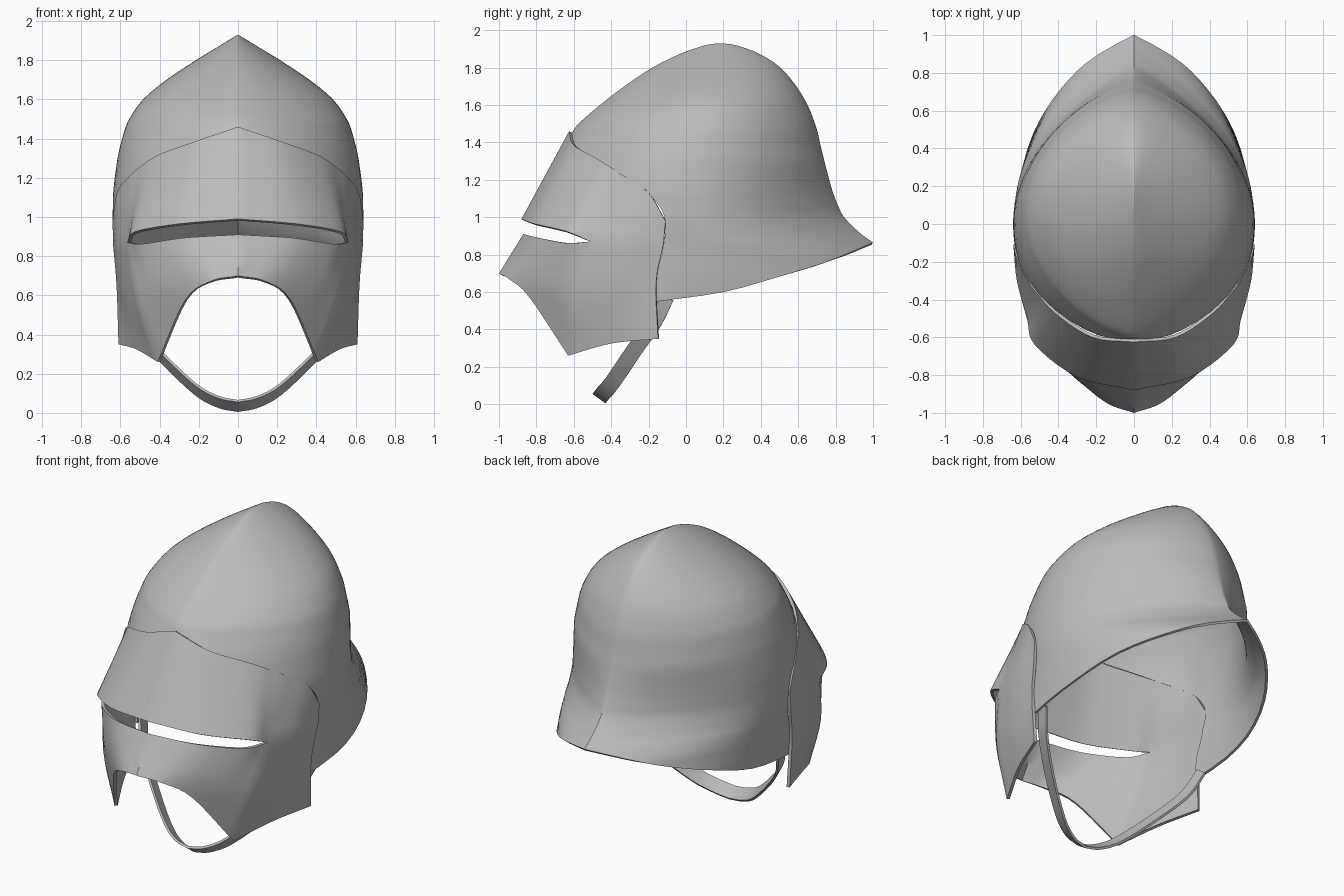
import bpy
import bmesh
import math
from mathutils import Vector

default_cube = bpy.data.objects.get("Cube")
if default_cube:
    bpy.data.objects.remove(default_cube, do_unlink=True)

# Plain steel used for every part
steel = bpy.data.materials.new("plain_steel_grey")
steel.use_nodes = True
steel.diffuse_color = (0.5, 0.5, 0.5, 1)
steel.node_tree.nodes["Principled BSDF"].inputs["Base Color"].default_value = (0.5, 0.5, 0.5, 1)


def spline(points, steps, corners=()):
    """Smooth curve through points of any dimension, with optional sharp corners."""
    pts = [Vector(p) for p in points]
    last = len(pts) - 1
    curve = [pts[0]]
    for i in range(last):
        a, b = pts[i], pts[i + 1]
        before = pts[i - 1] if i > 0 and i not in corners else a * 2 - b
        after = pts[i + 2] if i + 1 < last and i + 1 not in corners else b * 2 - a
        for s in range(1, steps + 1):
            t = s / steps
            curve.append(0.5 * (2 * a + (b - before) * t
                                + (2 * before - 5 * a + 4 * b - after) * t ** 2
                                + (3 * a - before - 3 * b + after) * t ** 3))
    return curve


def loft(rails, steps, across, corners=()):
    """Grid of points: smooth along each rail, then smooth from rail to rail."""
    curves = [spline(rail, steps, corners) for rail in rails]
    return [spline(column, across) for column in zip(*curves)]


def shell(name, grids, thickness, centre):
    """Mirrored sheet metal skin made from half-side grids."""
    bm = bmesh.new()
    for grid in grids:
        for side in (1, -1):
            verts = [[bm.verts.new((p[0] * side, p[1], p[2])) for p in column] for column in grid]
            for left, right in zip(verts, verts[1:]):
                for j in range(len(left) - 1):
                    bm.faces.new((left[j], right[j], right[j + 1], left[j + 1]))
    bmesh.ops.remove_doubles(bm, verts=bm.verts, dist=0.0005)
    bmesh.ops.recalc_face_normals(bm, faces=bm.faces)
    outward = sum(f.normal.dot(f.calc_center_median() - Vector(centre)) * f.calc_area() for f in bm.faces)
    if outward < 0:
        bmesh.ops.reverse_faces(bm, faces=bm.faces)
    mesh = bpy.data.meshes.new(name)
    bm.to_mesh(mesh)
    bm.free()
    mesh.materials.append(steel)
    obj = bpy.data.objects.new(name, mesh)
    bpy.context.collection.objects.link(obj)
    solid = obj.modifiers.new("thickness", 'SOLIDIFY')
    solid.thickness = thickness
    solid.offset = -1
    bpy.ops.object.select_all(action='DESELECT')
    obj.select_set(True)
    bpy.context.view_layer.objects.active = obj
    bpy.ops.object.modifier_apply(modifier=solid.name)
    bpy.ops.object.shade_smooth_by_angle(angle=math.radians(35))
    return obj


# Skull slices: height, cut start and end (y), full front and back (y), half width
slices = [
    (.55, -.16, -.15, -1.25, 1.35, .608),
    (.6, -.16, .2, -1.2, 1.3, .612),
    (.68, -.16, .49, -1.1, 1.2, .62),
    (.75, -.145, .72, -1.03, 1.13, .625),
    (.8, -.13, .85, -.99, 1.09, .628),
    (.865, -.12, 1, -.9, 1, .633),
    (.92, -.11, .925, -.87, .925, .637),
    (1, -.115, .845, -.84, .845, .64),
    (1.07, -.15, .81, -.81, .81, .638),
    (1.15, -.23, .78, -.78, .78, .635),
    (1.3, -.46, .74, -.7, .74, .615),
    (1.38, -.59, .72, -.655, .72, .597),
    (1.45, -.61, .705, -.61, .705, .577),
    (1.5, -.575, .69, -.575, .69, .555),
    (1.6, -.46, .65, -.46, .65, .485),
    (1.7, -.33, .59, -.33, .59, .365),
    (1.8, -.18, .505, -.18, .505, .215),
    (1.87, -.04, .4, -.04, .4, .1),
    (1.91, .07, .3, .07, .3, .035),
    (1.925, .13, .24, .13, .24, .01),
    (1.93, .18, .18, .18, .18, 0),
]
COLUMNS = 36
skull = []
for z, start, end, front, back, width in spline(slices, 3, corners=(5, 12)):
    middle, reach = (front + back) / 2, max((back - front) / 2, 0.001)
    # The back draws to a sharper keel toward the flared neck guard
    keel = 0.68 + 0.32 * min(max((1.3 - z) / 0.4, 0), 1)
    row = []
    for j in range(COLUMNS + 1):
        y = start + (end - start) * (1 - math.cos(math.pi * j / COLUMNS)) / 2
        s = (y - middle) / reach
        row.append((width * max(1 - s * s, 0) ** (keel if s > 0 else 0.68), y, z))
    skull.append(row)
shell("helmet_skull", [skull], 0.015, (0, 0.1, 0.9))

# Visor: rails run from the centre line back to the temple
brow = [(0, -.625, 1.46), (.22, -.6, 1.385), (.42, -.47, 1.31),
        (.545, -.33, 1.22), (.615, -.2, 1.13), (.64, -.11, .98)]
temple = [(.565, -.51, .87), (.62, -.3, .87), (.638, -.12, .86)]
slit_top = [(0, -.88, .99), (.3, -.81, .965), (.525, -.64, .925)] + temple
slit_bottom = [(0, -.87, .91), (.28, -.8, .893), (.49, -.64, .862)] + temple
cheek = [(0, -.935, .805), (.22, -.875, .765), (.39, -.745, .68),
         (.51, -.6, .57), (.585, -.36, .6), (.62, -.16, .65)]
jaw = [(0, -1, .7), (.14, -.95, .672), (.27, -.84, .575),
       (.41, -.63, .26), (.52, -.4, .325), (.61, -.15, .35)]
shell("visor", [loft([brow, slit_top], 5, 6, corners=(3,)),
                loft([slit_bottom, cheek, jaw], 5, 5, corners=(3,))], 0.018, (0, 0, 0.8))

# Chin strap: a flat ribbon hung between the cheeks
strap_path = [(0, -.5, .055), (.1, -.485, .075), (.22, -.43, .14),
              (.4, -.315, .31), (.53, -.21, .46), (.59, -.14, .6)]
strap_back = [(x, y + .07, z - .05) for x, y, z in strap_path]
shell("chin_strap", [loft([strap_path, strap_back], 4, 1)], 0.014, (0, -0.2, 0.5))
